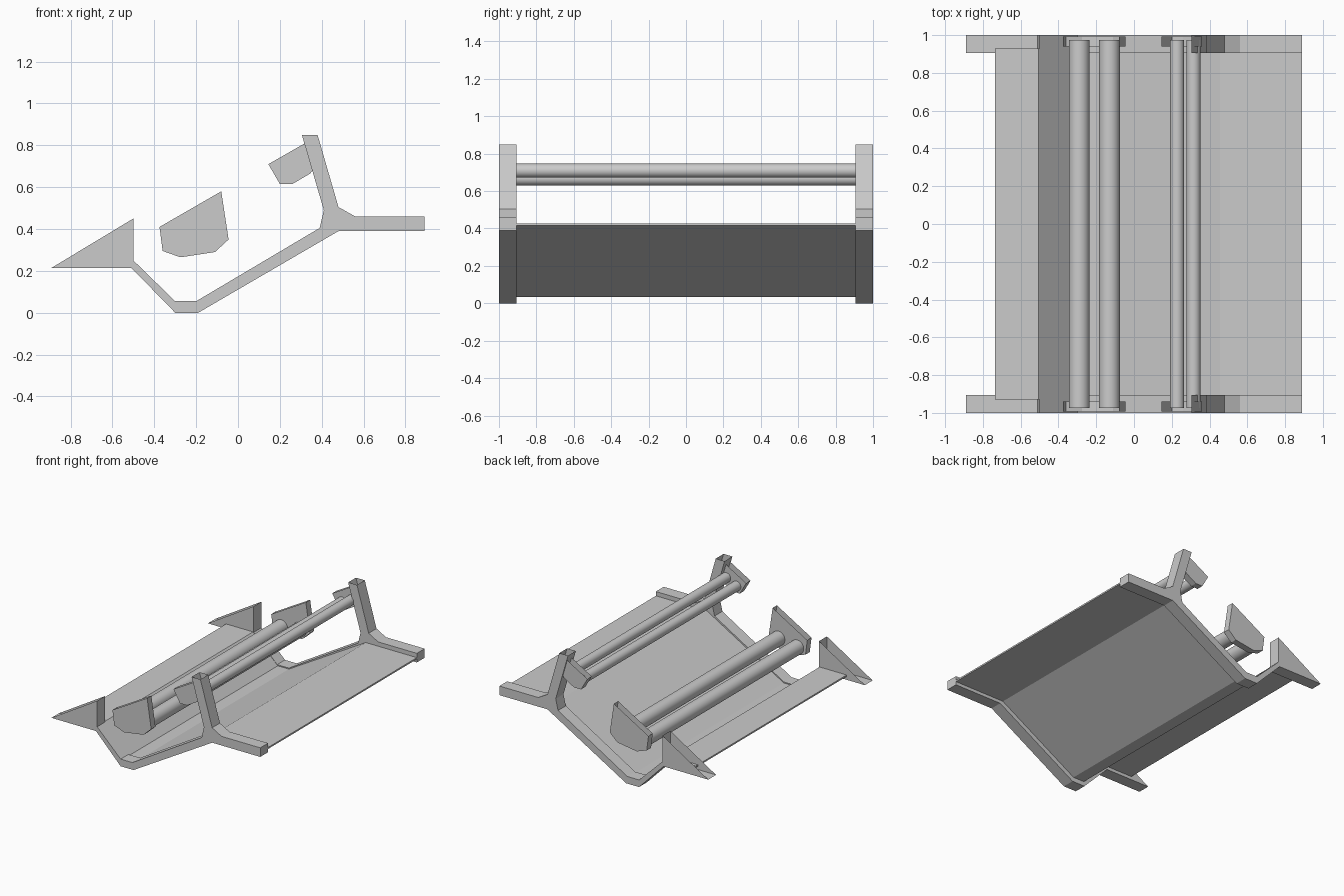
import bpy, bmesh, math

if "Cube" in bpy.data.objects:
    bpy.data.objects.remove(bpy.data.objects["Cube"], do_unlink=True)

GREY = (0.6, 0.6, 0.6, 1)
metal = bpy.data.materials.new("plain grey")
metal.use_nodes = True
metal.diffuse_color = GREY
metal.node_tree.nodes["Principled BSDF"].inputs["Base Color"].default_value = GREY


def finish(name, bm):
    mesh = bpy.data.meshes.new(name)
    bm.to_mesh(mesh)
    bm.free()
    mesh.materials.append(metal)
    obj = bpy.data.objects.new(name, mesh)
    bpy.context.collection.objects.link(obj)
    return obj


def extrude_profile(name, profile, y0, y1, open_edges=()):
    """Counter-clockwise x-z outline swept along y; listed edges stay open."""
    bm = bmesh.new()
    front = [bm.verts.new((x, y0, z)) for x, z in profile]
    back = [bm.verts.new((x, y1, z)) for x, z in profile]
    bm.faces.new(front)
    bm.faces.new(back[::-1])
    n = len(profile)
    for i in range(n):
        j = (i + 1) % n
        if i not in open_edges:
            bm.faces.new((front[j], front[i], back[i], back[j]))
    return finish(name, bm)


def roller(name, x, z, radius, half_length=0.975, sides=32):
    bm = bmesh.new()
    bmesh.ops.create_cone(bm, cap_ends=True, segments=sides, radius1=radius,
                          radius2=radius, depth=2 * half_length)
    for v in bm.verts:
        v.co = (v.co.x + x, -v.co.z, v.co.y + z)
    for f in bm.faces:
        f.smooth = len(f.verts) == 4
    for e in bm.edges:
        e.smooth = all(len(f.verts) == 4 for f in e.link_faces)
    return finish(name, bm)


# Outlines of the end frames and the two roller holders
frame = [(0.305, 0.85), (0.41, 0.49), (0.39, 0.405), (-0.2, 0.055),
         (-0.3, 0.055), (-0.5, 0.25), (-0.5, 0.45), (-0.89, 0.215),
         (-0.51, 0.215), (-0.3, 0), (-0.19, 0), (0.48, 0.39),
         (0.89, 0.39), (0.89, 0.46), (0.56, 0.46), (0.48, 0.505), (0.38, 0.85)]
lower_holder = [(-0.375, 0.41), (-0.36, 0.295), (-0.275, 0.265),
                (-0.11, 0.29), (-0.045, 0.35), (-0.08, 0.58)]
upper_holder = [(0.145, 0.71), (0.2, 0.615), (0.26, 0.615),
                (0.345, 0.665), (0.36, 0.685), (0.32, 0.81)]

# Hollow end frames and holders at both ends
for end, side in (("front", -1), ("back", 1)):
    for part, outline, inner, outer, gaps in (
            ("frame", frame, 0.905, 1, (6, 16)),
            ("lower_holder", lower_holder, 0.94, 0.992, (5,)),
            ("upper_holder", upper_holder, 0.94, 0.992, (5,))):
        y0, y1 = sorted((side * inner, side * outer))
        extrude_profile(f"{end}_{part}", outline, y0, y1, gaps)

# Folded tray sheet between the frames
under = [(-0.735, 0.24), (-0.505, 0.24), (-0.295, 0.035),
         (-0.2, 0.035), (0.455, 0.415), (0.89, 0.415)]
upper = [(x, z + 0.012) for x, z in reversed(under)]
extrude_profile("tray_sheet", under + upper, -0.93, 0.93)

# Rollers
roller("lower_roller_outer", -0.29, 0.335, 0.055)
roller("lower_roller_inner", -0.13, 0.36, 0.055)
roller("upper_roller_inner", 0.228, 0.667, 0.0375)
roller("upper_roller_outer", 0.315, 0.709, 0.0375)
